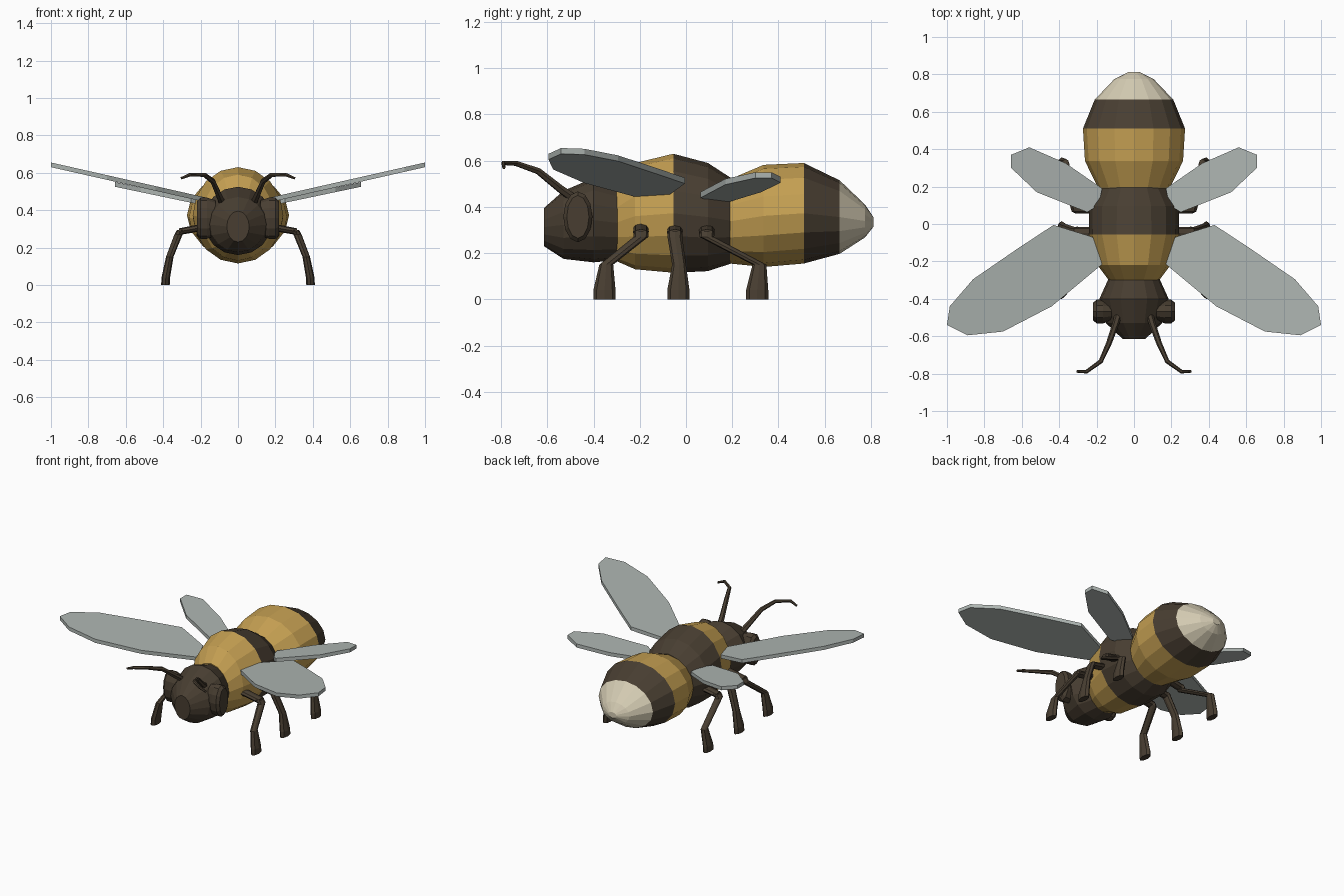
import bpy, bmesh
from math import sin, cos, pi
from mathutils import Vector

if "Cube" in bpy.data.objects:
    bpy.data.objects.remove(bpy.data.objects["Cube"])


def material(name, rgb):
    m = bpy.data.materials.new(name)
    m.diffuse_color = (*rgb, 1)
    m.use_nodes = True
    m.node_tree.nodes["Principled BSDF"].inputs["Base Color"].default_value = m.diffuse_color
    return m


BROWN = material("dark_brown", (0.065, 0.048, 0.031))
GOLD = material("gold", (0.56, 0.35, 0.085))
CREAM = material("cream", (0.66, 0.60, 0.45))
WING = material("wing_grey", (0.42, 0.46, 0.44))
X, Y, Z = Vector((1, 0, 0)), Vector((0, 1, 0)), Vector((0, 0, 1))


def finish(bm, name, mats):
    bmesh.ops.recalc_face_normals(bm, faces=bm.faces)
    me = bpy.data.meshes.new(name)
    bm.to_mesh(me)
    bm.free()
    for m in mats:
        me.materials.append(m)
    ob = bpy.data.objects.new(name, me)
    bpy.context.collection.objects.link(ob)
    return ob


def loft(name, rings, sides, mats, bands=None, axes=None):
    """rings: (centre, half_u, half_v); axes: fixed ring plane, else along the path"""
    bm = bmesh.new()
    pts = [Vector(r[0]) for r in rings]
    loops = []
    for i, (_, a, b) in enumerate(rings):
        if axes:
            u, v = axes
        else:
            t = (pts[min(i + 1, len(pts) - 1)] - pts[max(i - 1, 0)]).normalized()
            u = t.cross(Z).normalized()
            v = u.cross(t)
        loops.append([bm.verts.new(pts[i] + u * a * cos(2 * pi * k / sides)
                                   + v * b * sin(2 * pi * k / sides)) for k in range(sides)])
    for i in range(len(loops) - 1):
        for k in range(sides):
            j = (k + 1) % sides
            f = bm.faces.new((loops[i][k], loops[i][j], loops[i + 1][j], loops[i + 1][k]))
            f.material_index = bands[i] if bands else 0
    bm.faces.new(loops[0]).material_index = bands[0] if bands else 0
    bm.faces.new(loops[-1]).material_index = bands[-1] if bands else 0
    return finish(bm, name, mats)


def body(name, profile, mats, bands=None):
    """profile: (y, half_width, bottom z, top z)"""
    rings = [((0, y, (lo + hi) / 2), w, (hi - lo) / 2) for y, w, lo, hi in profile]
    return loft(name, rings, 16, mats, bands, (X, Z))


# Head, thorax and abdomen
body("head", [(-0.615, 0.06, 0.23, 0.395), (-0.53, 0.15, 0.175, 0.47),
              (-0.40, 0.185, 0.16, 0.525), (-0.29, 0.135, 0.17, 0.49)], [BROWN])
body("thorax", [(-0.30, 0.135, 0.165, 0.50), (-0.22, 0.195, 0.13, 0.59),
                (-0.055, 0.242, 0.115, 0.63), (0.095, 0.24, 0.122, 0.59),
                (0.195, 0.18, 0.155, 0.525)], [GOLD, BROWN], [0, 0, 1, 1])
body("abdomen", [(0.19, 0.19, 0.155, 0.52), (0.336, 0.262, 0.14, 0.582),
                 (0.51, 0.273, 0.155, 0.59), (0.665, 0.21, 0.197, 0.515),
                 (0.775, 0.105, 0.268, 0.41), (0.812, 0.03, 0.315, 0.355)],
     [GOLD, BROWN, CREAM], [0, 0, 1, 2, 2])


def wing(name, s, outline, z0, slope):
    bm = bmesh.new()
    f = bm.faces.new([bm.verts.new((s * x, y, z0 + slope * (x - 0.2))) for x, y in outline])
    ext = bmesh.ops.extrude_face_region(bm, geom=[f])
    for v in ext["geom"]:
        if isinstance(v, bmesh.types.BMVert):
            v.co.z -= 0.025
    if not f.is_valid or len(bm.faces) == len(outline) + 1:
        bmesh.ops.holes_fill(bm, edges=bm.edges, sides=0)
    finish(bm, name, [WING])


FORE = [(0.17, -0.215), (0.22, -0.07), (0.43, -0.005), (0.62, -0.13), (0.86, -0.295),
        (0.985, -0.44), (1.0, -0.54), (0.89, -0.595), (0.70, -0.575), (0.44, -0.44)]
HIND = [(0.17, 0.19), (0.365, 0.325), (0.56, 0.41), (0.657, 0.37), (0.657, 0.30),
        (0.52, 0.17), (0.25, 0.063), (0.19, 0.10)]

for side, s in (("right", 1), ("left", -1)):
    wing(f"{side}_front_wing", s, FORE, 0.474, 0.226)
    wing(f"{side}_rear_wing", s, HIND, 0.454, 0.21)

    # Eye: flattened disc with a stepped rim
    loft(f"{side}_eye", [((s * x, -0.468, 0.357), a, b) for x, a, b in
                         ((0.12, 0.05, 0.095), (0.165, 0.063, 0.11),
                          (0.20, 0.063, 0.11), (0.218, 0.048, 0.093))],
         12, [BROWN], None, (Y, Z))

    # Antenna: tapered bent tube
    loft(f"{side}_antenna", [((s * x, y, z), r, r) for x, y, z, r in
                             ((0.085, -0.49, 0.44, 0.02), (0.10, -0.54, 0.475, 0.018),
                              (0.135, -0.64, 0.555, 0.015), (0.178, -0.735, 0.588, 0.012),
                              (0.255, -0.79, 0.590, 0.010), (0.305, -0.788, 0.570, 0.007))],
         6, [BROWN])

    # Legs: hip stub, then shin flaring into the foot
    for part, hip, ankle, foot in (("front", -0.195, -0.345, -0.353),
                                   ("middle", -0.048, -0.03, -0.033),
                                   ("rear", 0.09, 0.318, 0.308)):
        loft(f"{side}_{part}_hip", [((s * 0.15, hip, 0.315), 0.033, 0.02),
                                    ((s * 0.315, hip, 0.285), 0.033, 0.018)],
             8, [BROWN], None, (Y, Z))
        loft(f"{side}_{part}_leg", [((s * 0.30, hip, 0.295), 0.026, 0.034),
                                    ((s * 0.318, hip, 0.27), 0.022, 0.032),
                                    ((s * 0.365, ankle, 0.15), 0.02, 0.03),
                                    ((s * 0.386, foot, 0.04), 0.023, 0.048),
                                    ((s * 0.388, foot, 0.0), 0.023, 0.048)],
             8, [BROWN], None, (X, Y))
